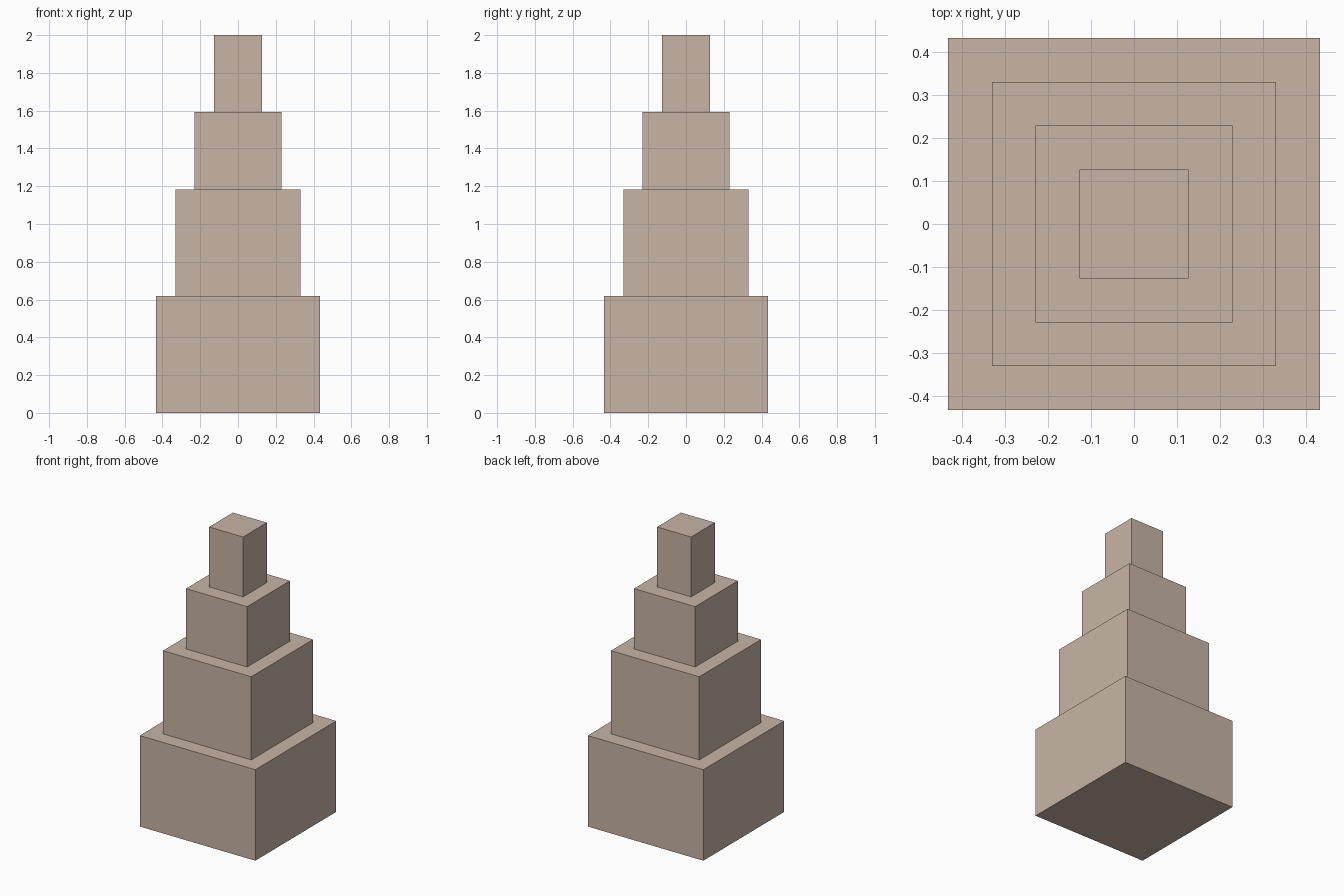
import bpy

cube = bpy.data.objects.get("Cube")
if cube:
    bpy.data.objects.remove(cube, do_unlink=True)

# Single warm stone colour
stone = bpy.data.materials.new("warm_beige_stone")
stone.use_nodes = True
colour = (0.58, 0.46, 0.38, 1)
stone.diffuse_color = colour
stone.node_tree.nodes["Principled BSDF"].inputs["Base Color"].default_value = colour


def add_tier(name, width, bottom, top):
    """Square flat-sided block between two heights."""
    bpy.ops.mesh.primitive_cube_add(size=1, location=(0, 0, (bottom + top) / 2))
    tier = bpy.context.object
    tier.name = name
    tier.scale = (width, width, top - bottom)
    bpy.ops.object.transform_apply(location=False, rotation=False, scale=True)
    tier.data.materials.append(stone)


# Stacked tiers: name, width, top height
tiers = [
    ("base_tier", 0.868, 0.618),
    ("lower_tier", 0.663, 1.183),
    ("upper_tier", 0.459, 1.593),
    ("top_tier", 0.255, 2.0),
]
bottom = 0
for name, width, top in tiers:
    add_tier(name, width, bottom, top)
    bottom = top
